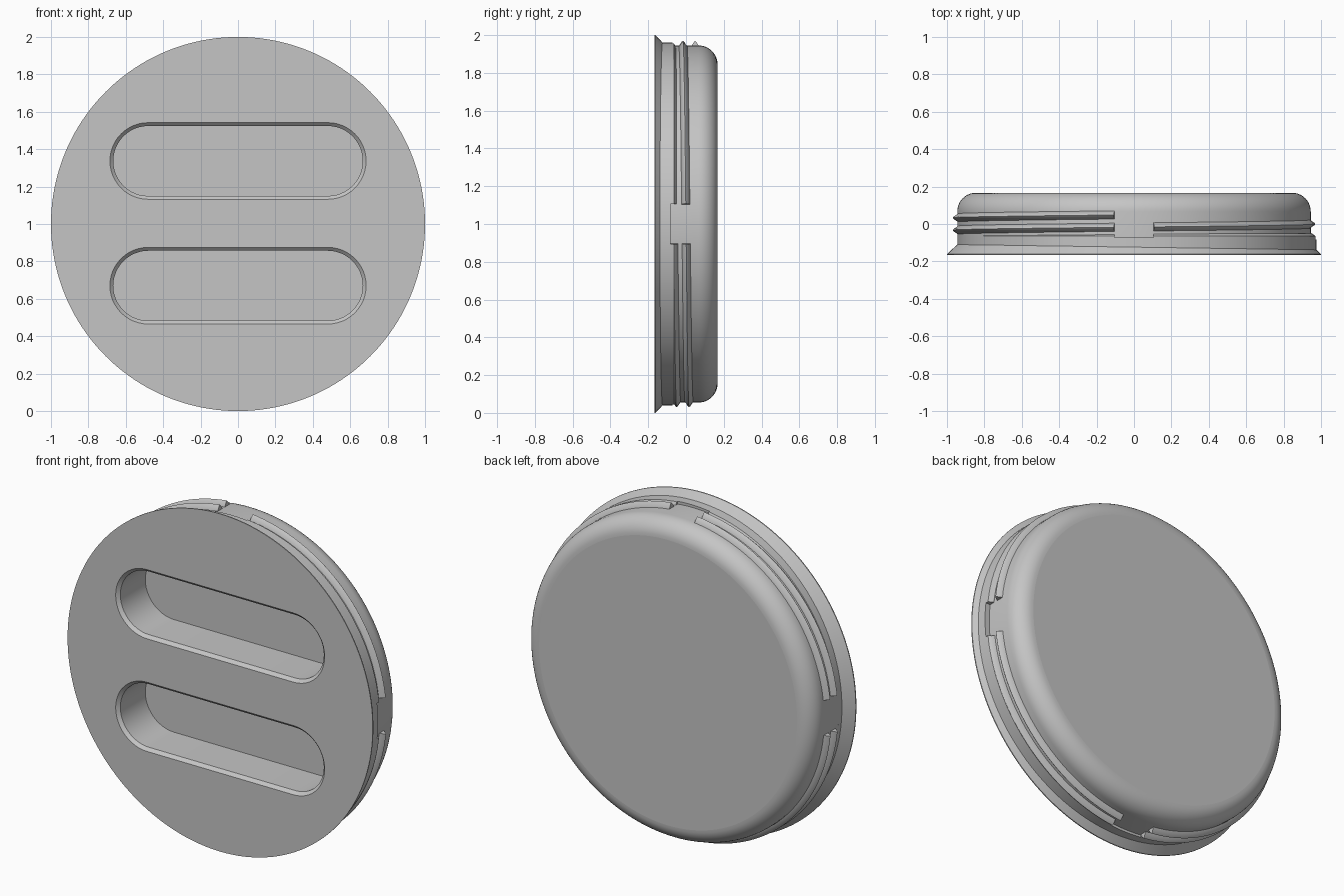
import bpy
import bmesh
from math import sin, cos, pi, radians

cube = bpy.data.objects.get("Cube")
if cube:
    bpy.data.objects.remove(cube, do_unlink=True)

SEG = 160
FRONT, BACK = -0.167, 0.167
BODY_R = 0.945
GAP = 0.105          # half width of the breaks in the thread

grey = bpy.data.materials.new("plain grey")
grey.use_nodes = True
grey.diffuse_color = (0.56, 0.56, 0.56, 1)
grey.node_tree.nodes["Principled BSDF"].inputs["Base Color"].default_value = (0.56, 0.56, 0.56, 1)


def loft(name, rings):
    """Closed solid from equal-length rings of points, capped at both ends."""
    bm = bmesh.new()
    loops = [[bm.verts.new(p) for p in ring] for ring in rings]
    n = len(loops[0])
    for a, b in zip(loops, loops[1:]):
        for i in range(n):
            j = (i + 1) % n
            bm.faces.new((a[i], a[j], b[j], b[i]))
    bm.faces.new(loops[0])
    bm.faces.new(loops[-1])
    bmesh.ops.recalc_face_normals(bm, faces=bm.faces)
    mesh = bpy.data.meshes.new(name)
    bm.to_mesh(mesh)
    bm.free()
    mesh.materials.append(grey)
    obj = bpy.data.objects.new(name, mesh)
    bpy.context.collection.objects.link(obj)
    return obj


def circle(r, y, cx=0):
    return [(cx + r * cos(2 * pi * i / SEG), y, 1 + r * sin(2 * pi * i / SEG))
            for i in range(SEG)]


def activate(obj):
    bpy.ops.object.select_all(action='DESELECT')
    obj.select_set(True)
    bpy.context.view_layer.objects.active = obj


def cut(obj, cutter):
    activate(obj)
    mod = obj.modifiers.new("cut", 'BOOLEAN')
    mod.operation = 'DIFFERENCE'
    mod.solver = 'EXACT'
    mod.object = cutter
    bpy.ops.object.modifier_apply(modifier=mod.name)
    bpy.data.objects.remove(cutter, do_unlink=True)


def smooth(obj, angle=30):
    activate(obj)
    bpy.ops.object.shade_smooth_by_angle(angle=radians(angle))
    # Front and back planes stay flat
    for face in obj.data.polygons:
        if abs(face.normal.y) > 0.999:
            face.use_smooth = False


# Cap body: flared front rim, straight wall and rounded back shoulder
round_r = 0.1
profile = [(1.0, FRONT), (1.0, FRONT + 0.006), (BODY_R, -0.11)]
for k in range(11):
    a = pi / 2 * k / 10
    profile.append((BODY_R - round_r + round_r * cos(a), BACK - round_r + round_r * sin(a)))
body = loft("cap_body", [circle(r, y) for r, y in profile])


# Two grip slots with chamfered mouths
def stadium(half_len, r, y, cz):
    pts = []
    for side in (0, 1):
        for k in range(25):
            a = -pi / 2 + pi * side + pi * k / 24
            pts.append(((-1 if side else 1) * half_len + r * cos(a), y, cz + r * sin(a)))
    return pts


for cz in (1.337, 0.67):
    slot = [(0.225, FRONT - 0.02), (0.187, FRONT + 0.018), (0.187, 0.085)]
    cut(body, loft("slot_cutter", [stadium(0.48, r, y, cz) for r, y in slot]))
smooth(body)

# Off-centre ledge ring behind the rim, notched at the thread breaks
ledge = loft("rim_ledge", [circle(r, y, 0.015) for r, y in
                           ((0.96, -0.155), (0.96, -0.064), (0.935, -0.05))])
cut(ledge, loft("core_cutter", [circle(0.9, y) for y in (-0.2, 0.0)]))
for w, h, floor in ((GAP, 1.2, -0.072), (1.2, GAP, -0.082)):
    notch = [[(sx * w, y, 1 + sz * h) for sx, sz in ((-1, -1), (1, -1), (1, 1), (-1, 1))]
             for y in (floor, 0.0)]
    cut(ledge, loft("notch_cutter", notch))
smooth(ledge)

# Helical thread, one ridge per quarter turn between the breaks
PITCH = 0.066
RIDGE = ((BODY_R - 0.02, -0.024), (BODY_R, -0.022), (0.97, -0.006),
         (0.975, 0), (0.97, 0.006), (BODY_R, 0.022), (BODY_R - 0.02, 0.024))
margin = 6.35
for quarter in range(1, 8):
    rings = []
    for k in range(37):
        deg = 90 * quarter + margin + (90 - 2 * margin) * k / 36
        a = radians(deg)
        y0 = PITCH * (1 - deg / 360)
        rings.append([(r * cos(a), y0 + dy, 1 + r * sin(a)) for r, dy in RIDGE])
    smooth(loft("thread_ridge_%d" % quarter, rings), 35)
